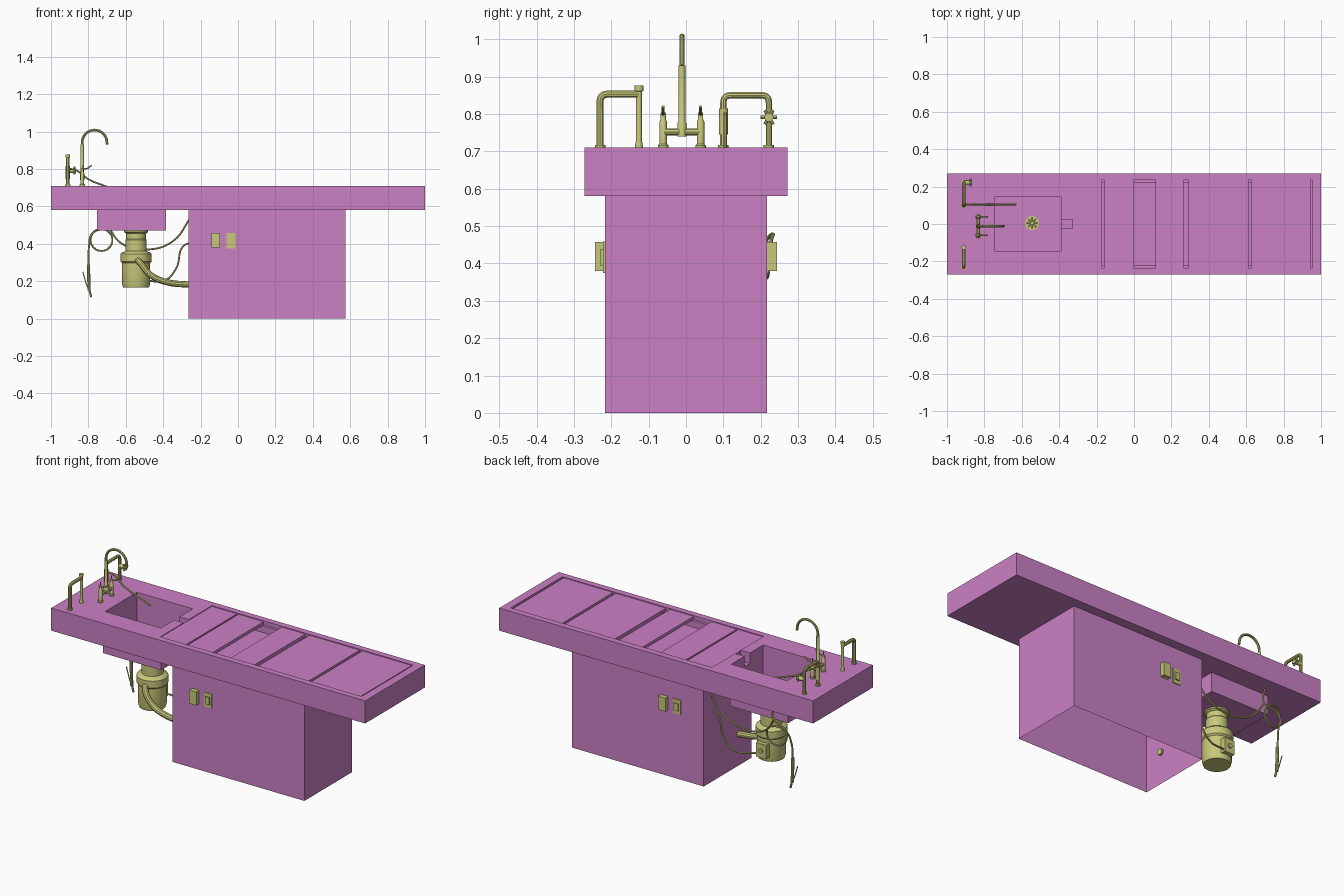
import bpy, bmesh, math
from mathutils import Vector, Matrix

if "Cube" in bpy.data.objects:
    bpy.data.objects.remove(bpy.data.objects["Cube"], do_unlink=True)


def material(name, rgb):
    m = bpy.data.materials.new(name)
    m.use_nodes = True
    m.diffuse_color = (*rgb, 1)
    m.node_tree.nodes["Principled BSDF"].inputs["Base Color"].default_value = (*rgb, 1)
    return m


PINK = material("orchid_pink", (0.60, 0.22, 0.56))
OLIVE = material("pale_olive", (0.58, 0.58, 0.20))


def add(name, bm, mat, smooth=False):
    me = bpy.data.meshes.new(name)
    bmesh.ops.recalc_face_normals(bm, faces=bm.faces)
    bm.to_mesh(me)
    bm.free()
    ob = bpy.data.objects.new(name, me)
    bpy.context.collection.objects.link(ob)
    me.materials.append(mat)
    if smooth:
        bpy.ops.object.select_all(action='DESELECT')
        ob.select_set(True)
        bpy.context.view_layer.objects.active = ob
        bpy.ops.object.shade_smooth_by_angle(angle=math.radians(35))
    return ob


def box(name, x, y, z, mat, open_bottom=False):
    bm = bmesh.new()
    size = [b - a for a, b in (x, y, z)]
    mid = [(a + b) / 2 for a, b in (x, y, z)]
    bmesh.ops.create_cube(bm, size=1, matrix=Matrix.Translation(mid) @ Matrix.Diagonal((*size, 1)))
    if open_bottom:
        low = min(bm.faces, key=lambda f: f.calc_center_median().z)
        bmesh.ops.delete(bm, geom=[low], context='FACES_ONLY')
    return add(name, bm, mat)


def lathe(name, profile, centre, mat=OLIVE, axis='Z', steps=32):
    """Spin a (radius, height) profile around an axis through centre."""
    bm = bmesh.new()
    pts = [(0, profile[0][1])] + list(profile) + [(0, profile[-1][1])]
    vs = [bm.verts.new((r, 0, h)) for r, h in pts]
    es = [bm.edges.new(p) for p in zip(vs, vs[1:])]
    bmesh.ops.spin(bm, geom=vs + es, cent=(0, 0, 0), axis=(0, 0, 1),
                   angle=math.tau, steps=steps, use_duplicate=False)
    bmesh.ops.remove_doubles(bm, verts=bm.verts, dist=1e-5)
    turn = {'Z': Matrix(), 'X': Matrix.Rotation(math.pi / 2, 4, 'Y'),
            'Y': Matrix.Rotation(-math.pi / 2, 4, 'X')}[axis]
    bm.transform(Matrix.Translation(centre) @ turn)
    return add(name, bm, mat, True)


def tube(name, pts, radius, fillet=0.0, flowing=False):
    """Round tube: flowing for hoses, filleted straight runs for pipes."""
    pts = [Vector(p) for p in pts]
    if fillet:
        path = [pts[0]]
        for a, b, c in zip(pts, pts[1:], pts[2:]):
            s, e = b + (a - b).normalized() * fillet, b + (c - b).normalized() * fillet
            path += [s.lerp(b, t / 5).lerp(b.lerp(e, t / 5), t / 5) for t in range(6)]
        pts = path + [pts[-1]]
    cu = bpy.data.curves.new(name, 'CURVE')
    cu.dimensions = '3D'
    cu.bevel_depth, cu.bevel_resolution, cu.use_fill_caps = radius, 3, True
    cu.resolution_u = 8
    sp = cu.splines.new('BEZIER' if flowing else 'POLY')
    if flowing:
        sp.bezier_points.add(len(pts) - 1)
        for bp, p in zip(sp.bezier_points, pts):
            bp.co = p
            bp.handle_left_type = bp.handle_right_type = 'AUTO'
    else:
        sp.points.add(len(pts) - 1)
        for sp_pt, p in zip(sp.points, pts):
            sp_pt.co = (*p, 1)
    tmp = bpy.data.objects.new(name + "_path", cu)
    bpy.context.collection.objects.link(tmp)
    me = bpy.data.meshes.new_from_object(tmp.evaluated_get(bpy.context.evaluated_depsgraph_get()))
    bpy.data.objects.remove(tmp, do_unlink=True)
    bm = bmesh.new()
    bm.from_mesh(me)
    bpy.data.meshes.remove(me)
    return add(name, bm, OLIVE, True)


def carve(ob, cuts):
    """Cut boxes out of an object and keep the result as plain mesh."""
    for x, y, z in cuts:
        cutter = box("cutter", x, y, z, PINK)
        mod = ob.modifiers.new("cut", 'BOOLEAN')
        mod.operation, mod.solver, mod.object = 'DIFFERENCE', 'EXACT', cutter
        bpy.context.view_layer.update()
        me = bpy.data.meshes.new_from_object(ob.evaluated_get(bpy.context.evaluated_depsgraph_get()))
        ob.modifiers.clear()
        ob.data = me
        bpy.data.objects.remove(cutter, do_unlink=True)


# Table top with basin opening, stepped trough and drain notch
basin = ((-0.745, -0.39), (-0.145, 0.145), (0.477, 0.9))
top = box("table_top", (-1, 1), (-0.271, 0.271), (0.58, 0.71), PINK)
carve(top, [basin,
            ((-0.33, 0.952), (-0.235, 0.235), (0.688, 0.9)),
            ((-0.325, 0.945), (-0.22, 0.22), (0.65, 0.9)),
            ((-0.40, -0.32), (-0.025, 0.025), (0.65, 0.9))])
sink = box("sink_basin", (-0.755, -0.385), (-0.15, 0.15), (0.47, 0.58), PINK)
carve(sink, [basin])
box("pedestal", (-0.265, 0.575), (-0.217, 0.217), (0, 0.58), PINK, open_bottom=True)

# Removable deck panels
for i, span in enumerate([(-0.33, -0.17), (-0.16, 0), (0.115, 0.266),
                          (0.291, 0.612), (0.628, 0.943)]):
    box(f"deck_panel_{i + 1}", span, (-0.234, 0.234), (0.688, 0.706), PINK)

# Sink drain
CX = -0.545
lathe("drain_plate", [(0.036, 0), (0.036, 0.004)], (CX, 0.005, 0.477))
lathe("drain_rim", [(0.038, 0), (0.038, 0.007), (0.030, 0.007), (0.030, 0)], (CX, 0.005, 0.477))
lathe("drain_hub", [(0.008, 0), (0.008, 0.007)], (CX, 0.005, 0.477))
for i in range(8):
    a = math.tau * i / 8
    d = Vector((math.cos(a), math.sin(a), 0))
    c = Vector((CX, 0.005, 0.481))
    tube(f"drain_spoke_{i + 1}", [c + d * 0.006, c + d * 0.032], 0.0025)

# Waste disposer under the sink
lathe("disposer", [(0.064, 0.47), (0.064, 0.462), (0.053, 0.455), (0.053, 0.425), (0.057, 0.42),
                   (0.057, 0.36), (0.078, 0.352), (0.083, 0.345), (0.083, 0.305), (0.075, 0.297),
                   (0.075, 0.185), (0.07, 0.167)], (CX, 0, 0), steps=40)
box("disposer_switch_box", (-0.578, -0.515), (0.06, 0.098), (0.195, 0.275), OLIVE)
lathe("disposer_switch_knob", [(0.012, 0), (0.012, 0.01)], (-0.546, 0.097, 0.235), axis='Y')
tube("waste_pipe", [(-0.54, -0.06, 0.315), (-0.525, -0.095, 0.30), (-0.47, -0.11, 0.235),
                    (-0.39, -0.11, 0.197), (-0.25, -0.10, 0.18)], 0.017, flowing=True)

# Hoses below the table
tube("supply_hose", [(-0.70, 0.19, 0.50), (-0.62, 0.17, 0.40), (-0.47, 0.16, 0.37),
                     (-0.34, 0.16, 0.42), (-0.26, 0.16, 0.53)], 0.005, flowing=True)
tube("power_cable", [(-0.26, 0.13, 0.405), (-0.295, 0.13, 0.385), (-0.33, 0.13, 0.27),
                     (-0.39, 0.12, 0.205), (-0.52, 0.085, 0.21)], 0.005, flowing=True)
loop = [(-0.73 + 0.058 * math.cos(a), 0.20 + 0.004 * i, 0.42 + 0.058 * math.sin(a))
        for i in range(9) for a in [math.tau * i / 8 + math.pi / 2]]
tube("hose_loop", [(-0.70, 0.19, 0.58), (-0.69, 0.195, 0.50)] + loop +
     [(-0.78, 0.21, 0.455), (-0.797, 0.18, 0.38), (-0.80, 0.17, 0.27)], 0.005, flowing=True)
tube("sprayer_handle", [(-0.80, 0.17, 0.29), (-0.796, 0.17, 0.15)], 0.009)
tube("sprayer_tip", [(-0.796, 0.17, 0.16), (-0.785, 0.17, 0.115)], 0.006)
tube("sprayer_lever", [(-0.83, 0.17, 0.25), (-0.81, 0.17, 0.18), (-0.79, 0.17, 0.14)], 0.003)

# Bridge faucet with a gooseneck spout
FX, FY = -0.833, -0.011
arch = [(-0.767 - 0.066 * math.cos(a), FY, 0.942 + 0.066 * math.sin(a))
        for i in range(17) for a in [math.pi * i / 16]]
tube("spout", [(FX, FY, 0.755)] + arch + [(-0.699, FY, 0.93)], 0.007)
lathe("spout_base", [(0.012, 0.74), (0.012, 0.775), (0.009, 0.78), (0.009, 0.93)], (FX, FY, 0))
tube("faucet_bridge", [(FX, -0.061, 0.752), (FX, 0.039, 0.752)], 0.010)
for side, y in (("right", -0.061), ("left", 0.039)):
    lathe(f"faucet_valve_{side}", [(0.014, 0.71), (0.014, 0.716), (0.010, 0.72), (0.010, 0.78),
                                   (0.007, 0.785), (0.007, 0.803), (0.002, 0.805), (0.002, 0.822)],
          (FX, y, 0), steps=20)
    tube(f"faucet_lever_{side}", [(FX - 0.01, y, 0.797), (FX + 0.03, y, 0.803),
                                  (FX + 0.05, y, 0.82)], 0.004)

# Right-hand vacuum standpipe
PX = -0.91
tube("right_standpipe", [(PX, -0.23, 0.71), (PX, -0.23, 0.853), (PX, -0.126, 0.853)],
     0.010, fillet=0.02)
lathe("right_standpipe_post", [(0.011, 0.71), (0.008, 0.73), (0.008, 0.86), (0.012, 0.862),
                               (0.012, 0.876)], (PX, -0.126, 0), steps=20)

# Left-hand hose standpipe with star handwheel
tube("left_standpipe", [(PX, 0.10, 0.71), (PX, 0.10, 0.85), (PX, 0.222, 0.85),
                        (PX, 0.222, 0.71)], 0.009, fillet=0.02)
lathe("left_standpipe_sleeve", [(0.012, 0.745), (0.012, 0.815)], (PX, 0.10, 0), steps=20)
lathe("handwheel_hub", [(0.012, 0), (0.012, 0.045)], (PX, 0.222, 0.791), axis='X', steps=20)
for i in range(3):
    d = Vector((0, math.cos(i * math.pi / 3), math.sin(i * math.pi / 3))) * 0.022
    c = Vector((PX + 0.035, 0.222, 0.791))
    tube(f"handwheel_spoke_{i + 1}", [c - d, c + d], 0.005)
tube("rinse_hose", [(PX, 0.105, 0.80), (-0.87, 0.105, 0.795), (-0.80, 0.105, 0.745),
                    (-0.72, 0.105, 0.712), (-0.63, 0.105, 0.68)], 0.005, flowing=True)
for y in (-0.23, 0.10, 0.222):
    lathe("standpipe_flange", [(0.014, 0.71), (0.014, 0.717)], (PX, y, 0), steps=20)

# Outlet box and switch plate on both pedestal faces
for side, s, bx, px in (("front", -1, -0.118, -0.037), ("back", 1, -0.015, -0.096)):
    def depth(a, b):
        return tuple(sorted((s * a, s * b)))
    box(f"{side}_outlet_box", (bx - 0.023, bx + 0.023), depth(0.217, 0.243), (0.38, 0.457), OLIVE)
    box(f"{side}_switch_plate", (px - 0.024, px + 0.024), depth(0.217, 0.222), (0.375, 0.458), OLIVE)
    box(f"{side}_switch_rocker", (px - 0.013, px + 0.013), depth(0.222, 0.230), (0.395, 0.437), OLIVE)
